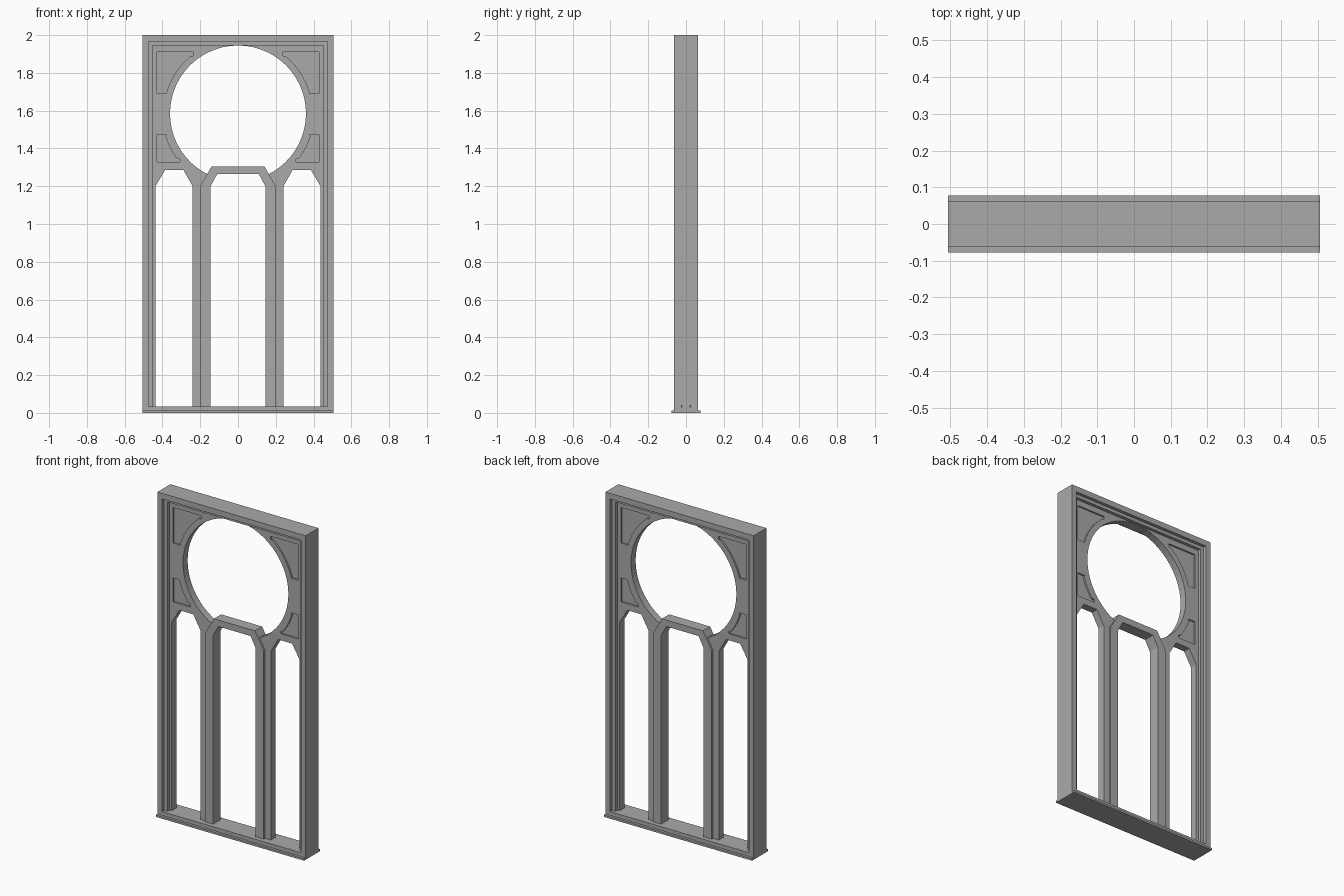
import bpy
from math import cos, sin, pi, atan2, radians
from mathutils import Matrix

cube = bpy.data.objects.get("Cube")
if cube:
    bpy.data.objects.remove(cube, do_unlink=True)

stone = bpy.data.materials.new("grey_stone")
stone.use_nodes = True
GREY = (0.4, 0.4, 0.4, 1)
stone.diffuse_color = GREY
stone.node_tree.nodes["Principled BSDF"].inputs["Base Color"].default_value = GREY

HALF_WIDTH, HEIGHT = 0.506, 2.0
RING_Z, RING_R = 1.585, 0.36


def slab(name, loops, half_depth, y=0.0):
    """Fill outlines (x, z), with inner loops as holes, and thicken them along y."""
    curve = bpy.data.curves.new(name, 'CURVE')
    curve.dimensions = '2D'
    curve.fill_mode = 'BOTH'
    curve.extrude = half_depth
    for loop in loops:
        spline = curve.splines.new('POLY')
        spline.points.add(len(loop) - 1)
        for point, (x, z) in zip(spline.points, loop):
            point.co = (x, z, 0, 1)
        spline.use_cyclic_u = True
    temp = bpy.data.objects.new(name + "_outline", curve)
    bpy.context.collection.objects.link(temp)
    graph = bpy.context.evaluated_depsgraph_get()
    mesh = bpy.data.meshes.new_from_object(temp.evaluated_get(graph))
    bpy.data.objects.remove(temp, do_unlink=True)
    bpy.data.curves.remove(curve)
    mesh.transform(Matrix.Translation((0, y, 0)) @ Matrix.Rotation(radians(90), 4, 'X'))
    mesh.materials.clear()
    mesh.materials.append(stone)
    for face in mesh.polygons:
        face.use_smooth = False
    obj = bpy.data.objects.new(name, mesh)
    bpy.context.collection.objects.link(obj)
    return obj


def rect(half, low, high):
    return [(-half, low), (half, low), (half, high), (-half, high)]


def flip(loop):
    return [(-x, z) for x, z in reversed(loop)]


def arc(radius, start, end, steps):
    return [(radius * cos(start + (end - start) * i / steps),
             RING_Z + radius * sin(start + (end - start) * i / steps))
            for i in range(steps + 1)]


def arc_between(radius, a, b, steps=8):
    """Arc around the ring centre, in the directions of two points."""
    return arc(radius, atan2(a[1] - RING_Z, a[0]), atan2(b[1] - RING_Z, b[0]), steps)


# Outer frame, inner rebate and sill
slab("outer_frame", [rect(HALF_WIDTH, 0, HEIGHT), rect(0.475, 0.035, 1.965)], 0.0625)
slab("inner_rebate", [rect(0.49, 0.01, 1.98), rect(0.452, 0.02, 1.945)], 0.0425)
slab("sill", [rect(HALF_WIDTH, 0, 0.012)], 0.078)

# Round opening running down into the central doorway
turn = atan2(-0.327, 0.15)
central_opening = arc(RING_R, turn, pi - turn, 48) + [
    (-0.17, 1.2), (-0.17, 0.02), (0.17, 0.02), (0.17, 1.2)]

# Side openings with chamfered heads
side_opening = [(0.24, 0.02), (0.437, 0.02), (0.437, 1.2),
                (0.385, 1.287), (0.29, 1.287), (0.24, 1.2)]
openings = [central_opening, side_opening, flip(side_opening)]

# Sunk corner panels that follow the round opening
upper_corner = [(0.377, 1.69), (0.428, 1.69), (0.428, 1.91), (0.238, 1.91), (0.238, 1.89)]
upper_corner += arc_between(0.395, (0.25, 1.885), (0.38, 1.70))
lower_corner = [(0.308, 1.345), (0.308, 1.327), (0.428, 1.327), (0.428, 1.475), (0.378, 1.475)]
lower_corner += arc_between(0.402, (0.385, 1.465), (0.32, 1.352))
sunk = [upper_corner, flip(upper_corner), lower_corner, flip(lower_corner)]

# Tracery: a thin core with a pierced facing on each side
outline = rect(0.49, 0.01, 1.98)
slab("tracery_core", [outline] + openings, 0.0125)
for name, side in (("front", -1), ("back", 1)):
    slab("tracery_" + name, [outline] + openings + sunk, 0.005, side * 0.0175)

# Raised central surround with a chamfered head
outer_half = [(0.2, 0.02), (0.2, 1.2), (0.14, 1.305)]
inner_half = [(0.145, 0.02), (0.145, 1.2), (0.11, 1.265)]
surround = outer_half + flip(outer_half) + [(-x, z) for x, z in inner_half] + inner_half[::-1]
slab("central_surround", [surround], 0.035)
